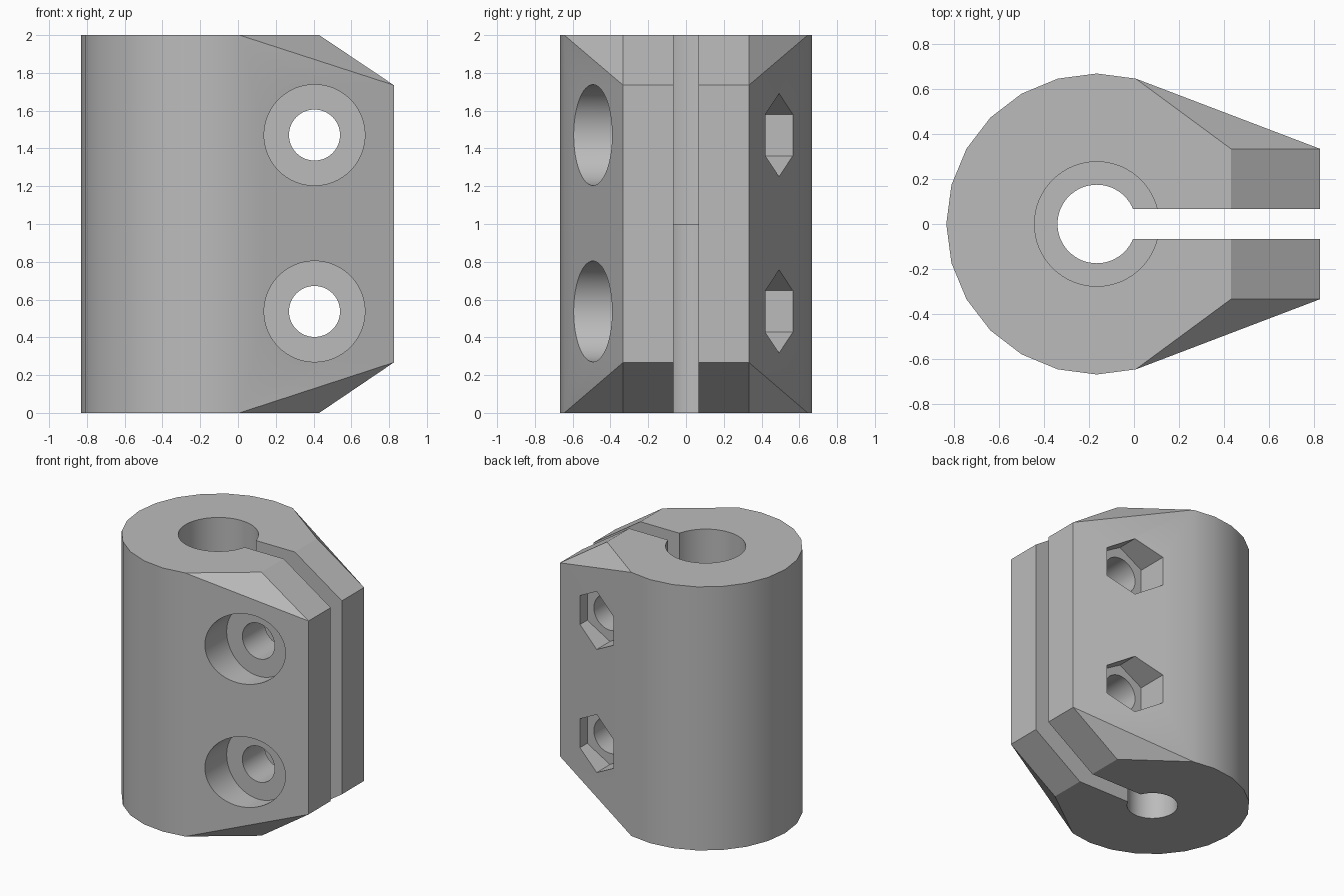
import bpy, bmesh, math
from mathutils import Matrix

if "Cube" in bpy.data.objects:
    bpy.data.objects.remove(bpy.data.objects["Cube"], do_unlink=True)

AXIS_X, RADIUS = -0.165, 0.667      # round part of the clamp
ARM_Y, ARM_X = 0.333, 0.825         # flat end of the clamp arms
BOLT_X, BOLT_Z = 0.405, (0.537, 1.471)

grey = bpy.data.materials.new("plain_grey")
grey.use_nodes = True
grey.diffuse_color = (0.5, 0.5, 0.5, 1)
grey.node_tree.nodes["Principled BSDF"].inputs["Base Color"].default_value = grey.diffuse_color


def make_object(name, bm):
    mesh = bpy.data.meshes.new(name)
    bmesh.ops.recalc_face_normals(bm, faces=bm.faces)
    bm.to_mesh(mesh)
    bm.free()
    mesh.materials.append(grey)
    obj = bpy.data.objects.new(name, mesh)
    bpy.context.collection.objects.link(obj)
    return obj


def prism(name, radius, start, end, x, z=0, sides=64, along_y=False):
    """Round or six-sided cutter between two heights on the z or y axis."""
    bm = bmesh.new()
    bmesh.ops.create_cone(bm, cap_ends=True, segments=sides, radius1=radius,
                          radius2=radius, depth=end - start)
    mid = (start + end) / 2
    place = Matrix.Translation((x, 0, mid))
    if along_y:
        place = Matrix.Translation((x, mid, z)) @ Matrix.Rotation(math.pi / 2, 4, "X")
    bm.transform(place)
    return make_object(name, bm)


# Clamp body: a round back tapering to a flat end with chamfered corners
bm = bmesh.new()
for z, chamfer_z in ((0, 0.267), (2, 1.735)):
    for step in range(15):
        a = math.radians(75 + 15 * step)
        bm.verts.new((AXIS_X + RADIUS * math.cos(a), RADIUS * math.sin(a), z))
    for side in (-1, 1):
        bm.verts.new((0.43, side * ARM_Y, z))
        bm.verts.new((ARM_X, side * ARM_Y, chamfer_z))
bmesh.ops.convex_hull(bm, input=bm.verts)
bmesh.ops.dissolve_limit(bm, angle_limit=math.radians(1), verts=bm.verts, edges=bm.edges)
body = make_object("clamp_body", bm)

# Stepped bore and the slot that splits the arms
cutters = [prism("bore_cutter", 0.174, -0.5, 2.5, AXIS_X),
           prism("wide_bore_cutter", 0.276, 1, 2.5, AXIS_X)]
bm = bmesh.new()
bmesh.ops.create_cube(bm, size=1)
bm.transform(Matrix.Translation((0.4175, 0, 1)) @ Matrix.Diagonal((1.165, 0.134, 3, 1)))
cutters.append(make_object("slot_cutter", bm))

# Bolt holes with round head recesses in front and nut pockets behind
for z in BOLT_Z:
    cutters += [prism("bolt_cutter", 0.135, -1, 1, BOLT_X, z, along_y=True),
                prism("bolt_head_cutter", 0.267, -1, -ARM_Y, BOLT_X, z, along_y=True),
                prism("nut_cutter", 0.22, ARM_Y, 1, BOLT_X, z, sides=6, along_y=True)]

for cutter in cutters:
    cutter.hide_render = True
    cut = body.modifiers.new(cutter.name, "BOOLEAN")
    cut.operation, cut.solver, cut.object = "DIFFERENCE", "EXACT", cutter

# Bake the cuts, then drop the cutters
bpy.context.view_layer.update()
graph = bpy.context.evaluated_depsgraph_get()
finished = bpy.data.meshes.new_from_object(body.evaluated_get(graph))
body.modifiers.clear()
body.data = finished
for cutter in cutters:
    bpy.data.objects.remove(cutter, do_unlink=True)
finished.materials.clear()
finished.materials.append(grey)
for face in finished.polygons:
    face.material_index = 0

bpy.ops.object.select_all(action="DESELECT")
body.select_set(True)
bpy.context.view_layer.objects.active = body
bpy.ops.object.shade_smooth_by_angle(angle=math.radians(20))
